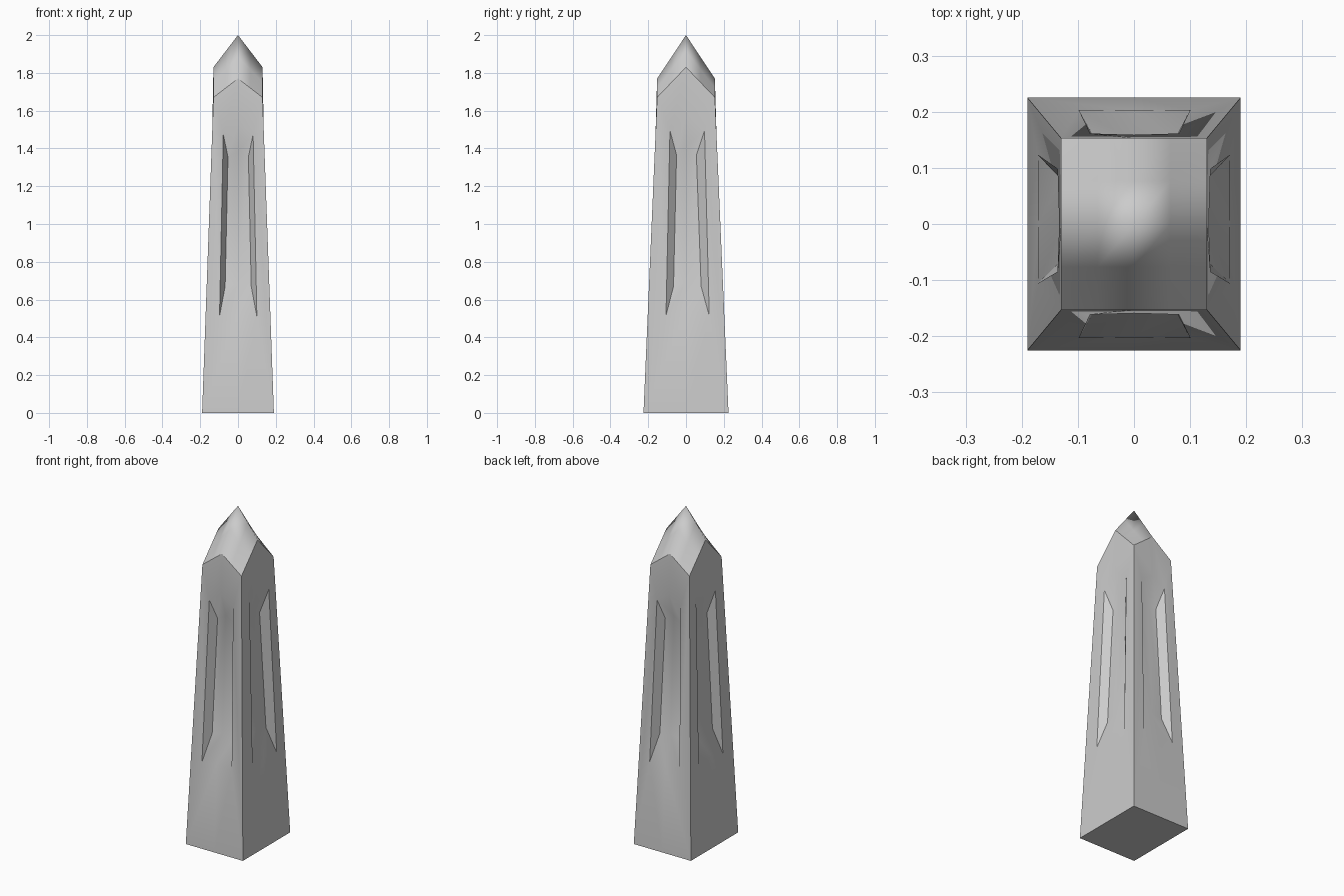
import bpy, bmesh, math
from mathutils import Vector

if "Cube" in bpy.data.objects:
    bpy.data.objects.remove(bpy.data.objects["Cube"])

BX, BY = 0.19, 0.225      # base half sizes
TX, TY = 0.13, 0.153      # shoulder half sizes
ZC = 1.67                 # corner shoulder height
ZF, ZS, ZT = 1.77, 1.83, 2.0   # front gable, side gable, tip


def link(bm, name):
    bmesh.ops.remove_doubles(bm, verts=bm.verts, dist=1e-5)
    bmesh.ops.recalc_face_normals(bm, faces=bm.faces)
    me = bpy.data.meshes.new(name)
    bm.to_mesh(me)
    bm.free()
    ob = bpy.data.objects.new(name, me)
    bpy.context.collection.objects.link(ob)
    bpy.ops.object.select_all(action='DESELECT')
    ob.select_set(True)
    bpy.context.view_layer.objects.active = ob
    return ob


def panel(bm, place, base, top, gable, outer, inner, depth):
    """One wall with a sunken six-sided panel; points are (across, height, depth)."""
    wall = [(-base, 0), (0, 0), (base, 0), (top, ZC), (0, gable), (-top, ZC)]
    rings = []
    for pts, d in ((wall, 0), (outer, 0), (inner, depth)):
        rings.append([bm.verts.new(place(u, z, d)) for u, z in pts])
    for a, b in zip(rings, rings[1:]):
        for i in range(6):
            j = (i + 1) % 6
            bm.faces.new((a[i], a[j], b[j], b[i]))
    r = rings[2]
    bm.faces.new((r[0], r[1], r[4], r[5]))
    bm.faces.new((r[1], r[2], r[3], r[4]))


def taper(b, t, z):
    return b + (t - b) * min(z / ZC, 1)


# Panel outlines for front/back and for the sides
front_out = [(-.098, .51), (0, .525), (.1, .51), (.08, 1.475), (0, 1.53), (-.078, 1.475)]
front_in = [(-.068, .67), (0, .685), (.07, .67), (.055, 1.355), (0, 1.385), (-.053, 1.355)]
side_out = [(-.106, .515), (0, .54), (.123, .515), (.098, 1.495), (0, 1.58), (-.085, 1.495)]
side_in = [(-.066, .67), (0, .695), (.08, .67), (.055, 1.365), (0, 1.41), (-.05, 1.365)]

# Tapered shaft with four sunken panels
bm = bmesh.new()
for s in (-1, 1):
    panel(bm, lambda u, z, d: (u, s * (taper(BY, TY, z) - d), z),
          BX, TX, ZF, front_out, front_in, 0.048)
    panel(bm, lambda u, z, d: (s * (taper(BX, TX, z) - d), u, z),
          BY, TY, ZS, side_out, side_in, 0.036)
bmesh.ops.remove_doubles(bm, verts=bm.verts, dist=1e-5)
ring = [(-BX, -BY), (0, -BY), (BX, -BY), (BX, 0), (BX, BY), (0, BY), (-BX, BY), (-BX, 0)]
bm.faces.new([bm.verts.new((x, y, 0)) for x, y in ring])
link(bm, "shaft")
bpy.ops.object.shade_smooth_by_angle(angle=math.radians(30))

# Smooth pointed cap: four bilinear patches meeting at the tip
bm = bmesh.new()
N = 2
for sx in (-1, 1):
    for sy in (-1, 1):
        tip, corner = Vector((0, 0, ZT)), Vector((sx * TX, sy * TY, ZC))
        mid_x, mid_y = Vector((sx * TX, 0, ZS)), Vector((0, sy * TY, ZF))
        grid = [[bm.verts.new(tip.lerp(mid_x, i / N).lerp(mid_y.lerp(corner, i / N), j / N))
                 for j in range(N + 1)] for i in range(N + 1)]
        for i in range(N):
            for j in range(N):
                q = (grid[i][j], grid[i + 1][j], grid[i + 1][j + 1], grid[i][j + 1])
                bm.faces.new(q if sx * sy > 0 else q[::-1])
link(bm, "cap")
bpy.ops.object.shade_smooth()
